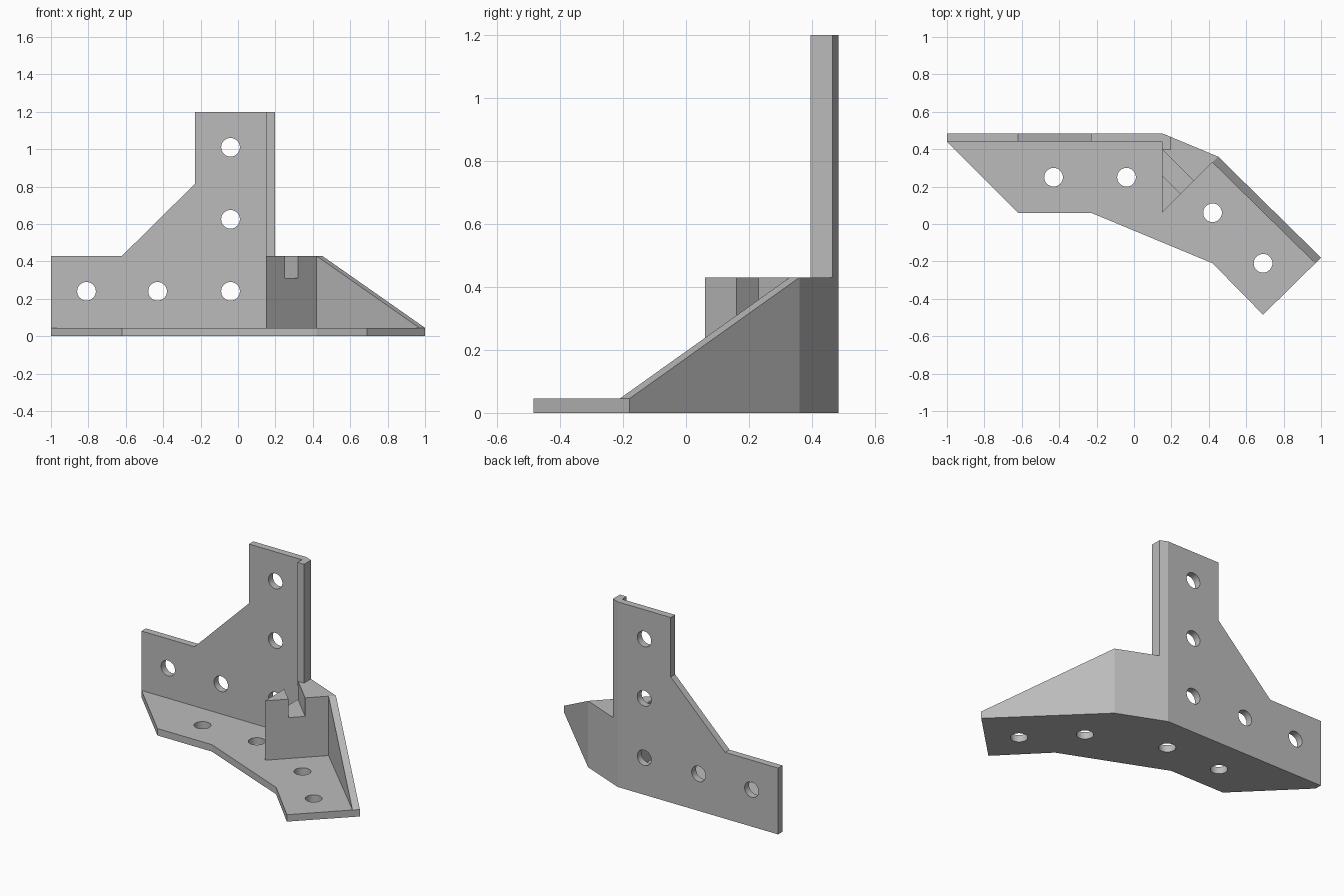
import bpy
import bmesh
from math import pi
from mathutils import Matrix, Vector

cube = bpy.data.objects.get("Cube")
if cube:
    bpy.data.objects.remove(cube, do_unlink=True)

grey = bpy.data.materials.new("plain grey")
grey.use_nodes = True
GREY = (0.5, 0.5, 0.5, 1)
grey.diffuse_color = GREY
grey.node_tree.nodes["Principled BSDF"].inputs["Base Color"].default_value = GREY

THICK = 0.045   # plate thickness
LOW = 0.43      # height of block and low wall
TALL = 1.2      # height of post


def prism(name, outline, sweep):
    """Extrude a planar outline of 3D points along a vector."""
    bm = bmesh.new()
    face = bm.faces.new([bm.verts.new(p) for p in outline])
    ext = bmesh.ops.extrude_face_region(bm, geom=[face])
    moved = [v for v in ext["geom"] if isinstance(v, bmesh.types.BMVert)]
    bmesh.ops.translate(bm, verts=moved, vec=Vector(sweep))
    bmesh.ops.recalc_face_normals(bm, faces=bm.faces)
    return add_object(name, bm)


def add_object(name, bm):
    mesh = bpy.data.meshes.new(name)
    bm.to_mesh(mesh)
    bm.free()
    mesh.materials.append(grey)
    obj = bpy.data.objects.new(name, mesh)
    bpy.context.collection.objects.link(obj)
    return obj


def upright(name, outline, z0, z1):
    return prism(name, [(x, y, z0) for x, y in outline], (0, 0, z1 - z0))


def drill(name, centre, turn):
    bm = bmesh.new()
    bmesh.ops.create_cone(bm, cap_ends=True, segments=32, radius1=0.05,
                          radius2=0.05, depth=0.2,
                          matrix=Matrix.Translation(centre) @ Matrix.Rotation(turn, 4, "X"))
    return add_object(name, bm)


def combine(target, tool, operation):
    """Apply a boolean and remove the tool."""
    mod = target.modifiers.new(operation.lower(), "BOOLEAN")
    mod.operation = operation
    mod.solver = "EXACT"
    mod.object = tool
    bpy.context.view_layer.objects.active = target
    bpy.ops.object.modifier_apply(modifier=mod.name)
    bpy.data.objects.remove(tool, do_unlink=True)


# Bent base plate
bracket = upright("corner_bracket", [
    (-1, 0.485), (0.15, 0.485), (0.45, 0.36), (1, -0.18), (0.69, -0.485),
    (0.42, -0.21), (-0.23, 0.06), (-0.62, 0.06), (-1, 0.44)], 0, THICK)

# Back wall with stepped, sloping top
back_wall = prism("back_wall", [(x, 0.44, z) for x, z in [
    (-1, 0), (-1, LOW), (-0.62, LOW), (-0.23, 0.815), (-0.23, TALL),
    (0.15, TALL), (0.15, 0)]], (0, THICK, 0))

# Corner block, slotted diagonally across its top
block = upright("corner_block", [
    (0.15, 0.06), (0.42, 0.33), (0.45, 0.36), (0.15, 0.485)], 0, LOW)
slot = upright("slot_cutter", [
    (0.35, 0.06), (0.42, 0.13), (0.145, 0.405), (0.145, 0.265)], 0.31, 0.6)
combine(block, slot, "DIFFERENCE")

# Narrow lip along the side of the post
post_lip = upright("post_lip", [
    (0.15, 0.395), (0.197, 0.395), (0.197, 0.465), (0.15, 0.485)], 0.4, TALL)

# Sloping wing wall along the angled arm
wing_wall = prism("wing_wall", [
    (0.45, 0.36, 0), (0.45, 0.36, LOW), (1, -0.18, THICK), (1, -0.18, 0)],
    (-0.031, -0.031, 0))

for part in (back_wall, block, post_lip, wing_wall):
    combine(bracket, part, "UNION")

# Screw holes through the wall and the base
for x, z in [(-0.81, 0.24), (-0.43, 0.24), (-0.04, 0.24), (-0.04, 0.625), (-0.04, 1.01)]:
    combine(bracket, drill("wall_drill", (x, 0.46, z), pi / 2), "DIFFERENCE")
for x, y in [(-0.43, 0.25), (-0.04, 0.25), (0.42, 0.06), (0.69, -0.21)]:
    combine(bracket, drill("base_drill", (x, y, 0.02), 0), "DIFFERENCE")
